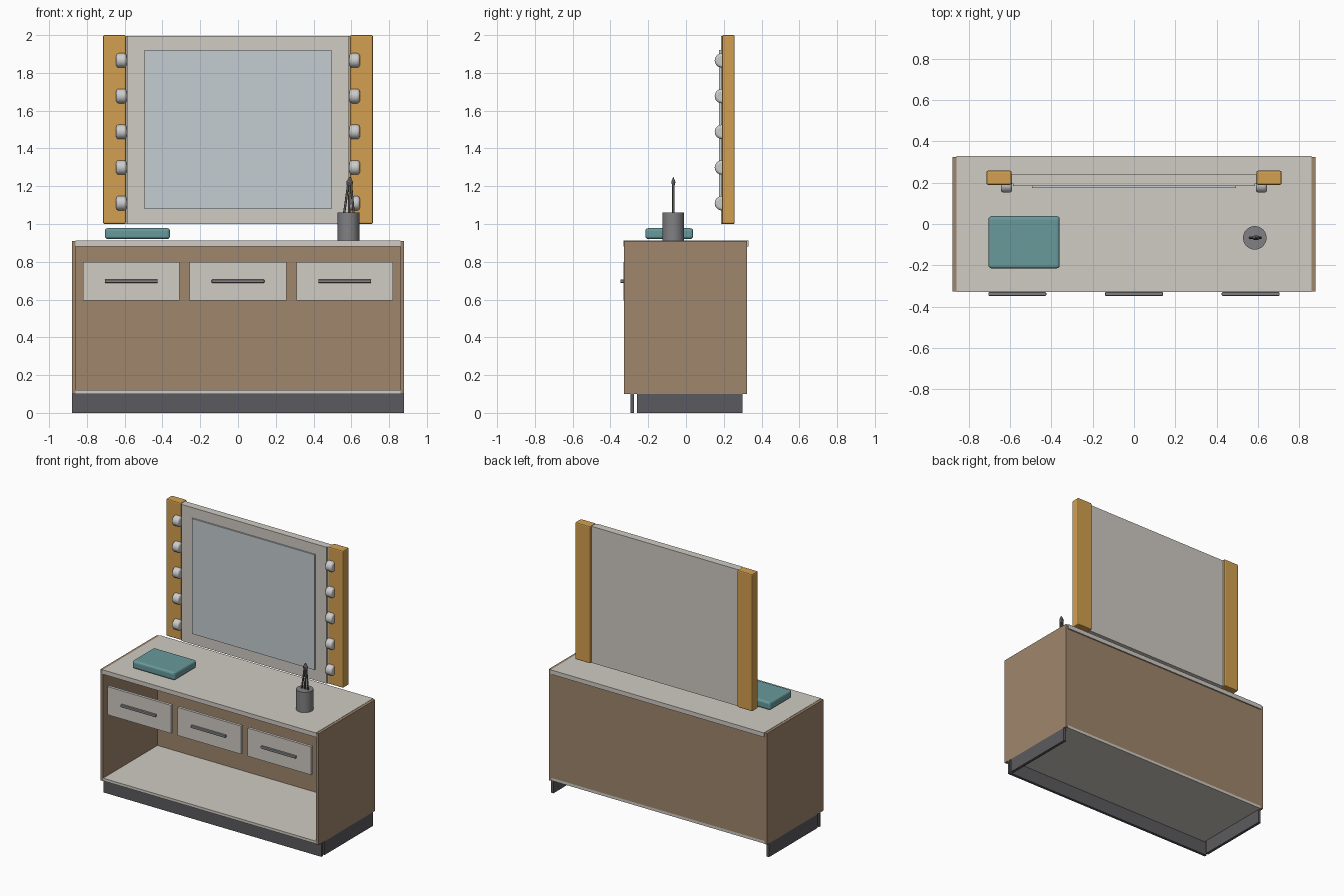
import bpy, bmesh, math
from mathutils import Vector

if "Cube" in bpy.data.objects:
    bpy.data.objects.remove(bpy.data.objects["Cube"])


def material(name, rgb):
    m = bpy.data.materials.new(name)
    m.diffuse_color = (*rgb, 1)
    m.use_nodes = True
    m.node_tree.nodes["Principled BSDF"].inputs["Base Color"].default_value = m.diffuse_color
    return m


WOOD = material("brown_wood", (0.35, 0.24, 0.15))
PALE = material("pale_panel", (0.63, 0.60, 0.55))
DARK = material("dark_trim", (0.105, 0.105, 0.115))
GOLD = material("golden_wood", (0.65, 0.35, 0.08))
TEAL = material("teal", (0.14, 0.32, 0.33))
GLASS = material("mirror_glass", (0.56, 0.61, 0.64))
METAL = material("grey_metal", (0.22, 0.22, 0.23))
BULB = material("bulb_white", (0.75, 0.75, 0.73))


def finish(name, bm, mat, bevel=0, segments=2, smooth=False):
    bmesh.ops.recalc_face_normals(bm, faces=bm.faces[:])
    mesh = bpy.data.meshes.new(name)
    bm.to_mesh(mesh)
    bm.free()
    ob = bpy.data.objects.new(name, mesh)
    bpy.context.collection.objects.link(ob)
    mesh.materials.append(mat)
    if bevel:
        b = ob.modifiers.new("bevel", "BEVEL")
        b.width, b.segments, b.limit_method = bevel, segments, "ANGLE"
    if smooth:
        bpy.ops.object.select_all(action="DESELECT")
        ob.select_set(True)
        bpy.context.view_layer.objects.active = ob
        bpy.ops.object.shade_smooth_by_angle(angle=math.radians(40))
    return ob


def box(name, x, y, z, mat, bevel=0, segments=2):
    """Box from (min, max) ranges."""
    bm = bmesh.new()
    bmesh.ops.create_cube(bm, size=1)
    for v in bm.verts:
        v.co = [(r[0] + r[1]) / 2 + c * (r[1] - r[0]) for r, c in zip((x, y, z), v.co)]
    return finish(name, bm, mat, bevel, segments)


def rod(name, a, b, r1, r2, mat, sides=32, bevel=0, segments=2):
    """Cylinder or cone between two points."""
    a, b = Vector(a), Vector(b)
    bm = bmesh.new()
    bmesh.ops.create_cone(bm, cap_ends=True, segments=sides, radius1=r1, radius2=r2, depth=(b - a).length)
    ob = finish(name, bm, mat, bevel, segments, True)
    ob.location = (a + b) / 2
    ob.rotation_euler = (b - a).to_track_quat("Z", "Y").to_euler()
    return ob


def span(s, a, b):
    return tuple(sorted((s * a, s * b)))


# Cabinet: sides, plinth sides, back, shelf, plinth front
for side, s in (("left", -1), ("right", 1)):
    box(side + "_side_panel", span(s, 0.86, 0.88), (-0.328, 0.324), (0.10, 0.91), WOOD)
    box(side + "_plinth", span(s, 0.86, 0.88), (-0.26, 0.30), (0, 0.10), DARK)
box("back_panel", (-0.86, 0.86), (0.30, 0.32), (0.12, 0.88), WOOD)
box("bottom_shelf", (-0.86, 0.86), (-0.325, 0.32), (0.10, 0.12), PALE)
box("front_plinth", (-0.88, 0.88), (-0.295, -0.275), (0, 0.10), DARK)

# Worktop with a raised dark edge band
box("worktop", (-0.86, 0.86), (-0.33, 0.33), (0.88, 0.912), PALE)
bm = bmesh.new()
rim = bm.faces.new([bm.verts.new((x, y, 0.877)) for x, y in
                    ((-0.9, -0.35), (0.9, -0.35), (0.9, 0.35), (-0.9, 0.35))])
bmesh.ops.inset_region(bm, faces=[rim], thickness=0.02)
bmesh.ops.delete(bm, geom=[rim], context="FACES")
up = bmesh.ops.extrude_face_region(bm, geom=bm.faces[:])["geom"]
bmesh.ops.translate(bm, vec=(0, 0, 0.043), verts=[g for g in up if isinstance(g, bmesh.types.BMVert)])
finish("worktop_edge", bm, DARK, 0.005)

# Drawer fronts with bar handles
for i, cx in enumerate((-0.565, 0, 0.565), 1):
    box(f"drawer_front_{i}", (cx - 0.256, cx + 0.256), (-0.33, -0.31), (0.595, 0.80), PALE)
    box(f"drawer_handle_{i}", (cx - 0.14, cx + 0.14), (-0.348, -0.33), (0.688, 0.706), METAL, 0.004)

# Mirror: backing, thin frame board, glass
box("mirror_backing", (-0.595, 0.595), (0.195, 0.24), (1.0, 1.995), PALE)
box("mirror_frame", (-0.585, 0.585), (0.185, 0.195), (1.0, 1.995), PALE)
box("mirror_glass", (-0.495, 0.495), (0.175, 0.185), (1.08, 1.92), GLASS)

# Posts with rows of lamps
for side, s in (("left", -1), ("right", 1)):
    box(side + "_mirror_post", span(s, 0.593, 0.715), (0.19, 0.258), (1.0, 2.0), GOLD, 0.008)
    for i in range(5):
        z = 1.11 + 0.189 * i
        rod(f"{side}_lamp_{i + 1}", (s * 0.59, 0.19, z), (s * 0.645, 0.19, z),
            0.038, 0.038, BULB, 32, 0.014, 4)

# Box on the worktop
box("teal_box", (-0.705, -0.36), (-0.215, 0.038), (0.92, 0.978), TEAL, 0.015, 3)

# Cup with brushes that lean together
rod("brush_cup", (0.585, -0.067, 0.912), (0.585, -0.067, 1.06), 0.057, 0.057, METAL)
for i, k in enumerate((-1, 0, 1), 1):
    base = Vector((0.587 + 0.026 * k, -0.067, 1.05))
    tip = Vector((0.592 + 0.003 * k, -0.067, 1.25))
    neck, belly = base.lerp(tip, 0.75), base.lerp(tip, 0.86)
    rod(f"brush_handle_{i}", base, neck, 0.006, 0.006, DARK, 12)
    rod(f"brush_collar_{i}", neck, belly, 0.006, 0.011, DARK, 12)
    rod(f"brush_tip_{i}", belly, tip, 0.011, 0.001, DARK, 12)
